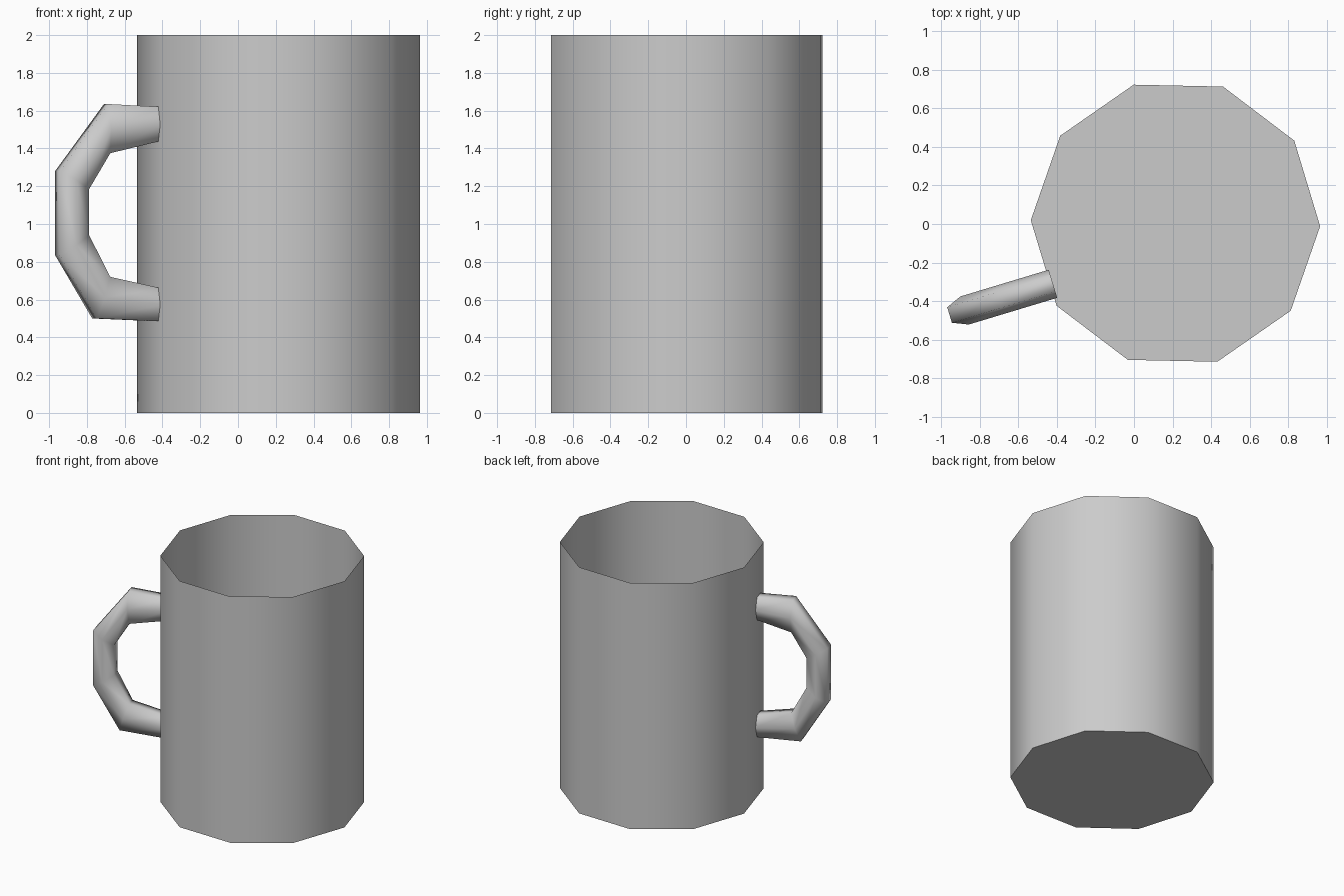
import bpy, bmesh, math
from mathutils import Vector

cube = bpy.data.objects.get("Cube")
if cube:
    bpy.data.objects.remove(cube, do_unlink=True)

# One plain grey for the whole mug
grey = bpy.data.materials.new("plain_grey")
grey.use_nodes = True
grey.diffuse_color = (0.6, 0.6, 0.6, 1)
grey.node_tree.nodes["Principled BSDF"].inputs["Base Color"].default_value = (0.6, 0.6, 0.6, 1)


def finish(bm, name, angle):
    """Turn a bmesh into a smooth-shaded object with sharp edges kept."""
    bmesh.ops.recalc_face_normals(bm, faces=bm.faces)
    mesh = bpy.data.meshes.new(name)
    bm.to_mesh(mesh)
    bm.free()
    mesh.materials.append(grey)
    obj = bpy.data.objects.new(name, mesh)
    bpy.context.collection.objects.link(obj)
    bpy.ops.object.select_all(action="DESELECT")
    obj.select_set(True)
    bpy.context.view_layer.objects.active = obj
    bpy.ops.object.shade_smooth_by_angle(angle=math.radians(angle))
    return obj


def bridge(bm, a, b):
    """Join two rings of vertices with quads."""
    n = len(a)
    for i in range(n):
        j = (i + 1) % n
        bm.faces.new((a[i], a[j], b[j], b[i]))


# Cup: ten-sided thin wall, closed at the bottom and open at the top
SIDES, RADIUS, HEIGHT, TWIST = 10, 0.75, 2.0, math.radians(-1.2)
centre = Vector((0.215, 0.004, 0))
bm = bmesh.new()
rings = []
for z in (0, HEIGHT):
    ring = []
    for i in range(SIDES):
        a = TWIST + math.tau * i / SIDES
        ring.append(bm.verts.new(centre + Vector((RADIUS * math.cos(a), RADIUS * math.sin(a), z))))
    rings.append(ring)
bridge(bm, *rings)
bm.faces.new(rings[0])
finish(bm, "cup", 60)

# Handle: six-sided loop, lying in a plane square to one wall of the cup
out_angle = math.radians(180 + 18) + TWIST
outward = Vector((math.cos(out_angle), math.sin(out_angle), 0))
across = Vector((-outward.y, outward.x, 0))
root = Vector((-0.42, -0.31, 0))
# Each ring: outer (distance, height), inner (distance, height)
stations = [
    ((0.0, 1.62), (0.0, 1.44)),
    ((0.29, 1.635), (0.28, 1.375)),
    ((0.56, 1.28), (0.397, 1.185)),
    ((0.56, 0.835), (0.397, 0.94)),
    ((0.355, 0.50), (0.28, 0.72)),
    ((0.0, 0.485), (0.0, 0.66)),
]
# Hexagon: (sideways offset, blend from outer to inner)
section = [(-0.042, 0), (0.042, 0), (0.076, 0.5), (0.042, 1), (-0.042, 1), (-0.076, 0.5)]
bm = bmesh.new()
rings = []
for outer, inner in stations:
    ring = []
    for side, blend in section:
        d, z = Vector(outer).lerp(Vector(inner), blend)
        ring.append(bm.verts.new(root + outward * d + across * side + Vector((0, 0, z))))
    rings.append(ring)
for a, b in zip(rings, rings[1:]):
    bridge(bm, a, b)
bm.faces.new(rings[0])
bm.faces.new(rings[-1])
finish(bm, "handle", 75)
